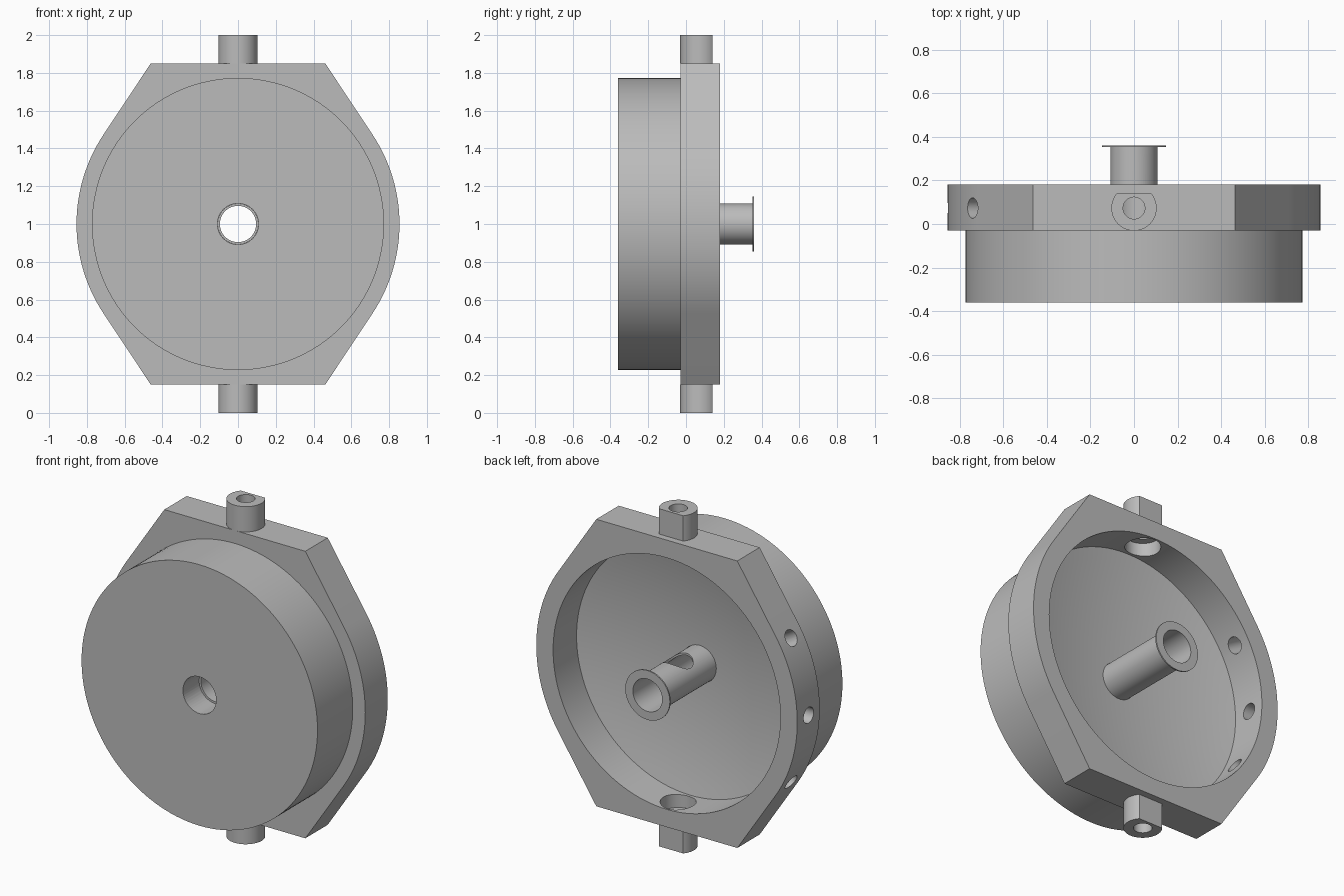
import bpy, bmesh, math
from mathutils import Vector

if "Cube" in bpy.data.objects:
    bpy.data.objects.remove(bpy.data.objects["Cube"], do_unlink=True)

grey = bpy.data.materials.new("plain grey")
grey.use_nodes = True
colour = (0.5, 0.5, 0.5, 1)
grey.diffuse_color = colour
grey.node_tree.nodes["Principled BSDF"].inputs["Base Color"].default_value = colour

CENTRE = Vector((0, 0, 1))
PIN_Y = 0.073      # depth of the pin and side-hole axes


def finish(name, bm):
    bmesh.ops.remove_doubles(bm, verts=bm.verts, dist=1e-5)
    bmesh.ops.recalc_face_normals(bm, faces=bm.faces)
    mesh = bpy.data.meshes.new(name)
    bm.to_mesh(mesh)
    bm.free()
    obj = bpy.data.objects.new(name, mesh)
    bpy.context.collection.objects.link(obj)
    mesh.materials.append(grey)
    return obj


def lathe(name, profile, closed=False, steps=128):
    """Spin (radius, y) points about the main axis."""
    bm = bmesh.new()
    verts = [bm.verts.new((r, y, 1)) for r, y in profile]
    pairs = list(zip(verts, verts[1:])) + ([(verts[-1], verts[0])] if closed else [])
    edges = [bm.edges.new(p) for p in pairs]
    bmesh.ops.spin(bm, geom=verts + edges, cent=CENTRE, axis=(0, 1, 0),
                   angle=math.tau, steps=steps, use_duplicate=False)
    return finish(name, bm)


def rod(name, start, end, radius, sides=48):
    start, end = Vector(start), Vector(end)
    span = end - start
    bm = bmesh.new()
    bmesh.ops.create_cone(bm, cap_ends=True, segments=sides, radius1=radius,
                          radius2=radius, depth=span.length)
    bmesh.ops.transform(bm, verts=bm.verts, matrix=span.to_track_quat('Z', 'Y').to_matrix().to_4x4())
    bmesh.ops.translate(bm, verts=bm.verts, vec=(start + end) / 2)
    return finish(name, bm)


def combine(obj, tool, operation='DIFFERENCE'):
    mod = obj.modifiers.new("combine", 'BOOLEAN')
    mod.operation, mod.solver, mod.object = operation, 'EXACT', tool
    bpy.context.view_layer.objects.active = obj
    bpy.ops.object.modifier_apply(modifier=mod.name)
    bpy.data.objects.remove(tool, do_unlink=True)


# Flange plate: flat top and bottom, round sides, tangent slopes between
corner = Vector((0.462, 0.85))
round_r = 0.855
tangent = math.atan2(corner.y, corner.x) - math.acos(round_r / corner.length)
right = [(corner.x, -corner.y)]
for i in range(33):
    a = tangent * (i / 16 - 1)
    right.append((round_r * math.cos(a), round_r * math.sin(a)))
right.append((corner.x, corner.y))
outline = right + [(-x, -z) for x, z in right]
bm = bmesh.new()
face = bm.faces.new([bm.verts.new((x, -0.03, z + 1)) for x, z in outline])
extruded = bmesh.ops.extrude_face_region(bm, geom=[face])["geom"]
bmesh.ops.translate(bm, vec=(0, 0.21, 0),
                    verts=[v for v in extruded if isinstance(v, bmesh.types.BMVert)])
housing = finish("housing", bm)

# Round drum on the front
combine(housing, lathe("drum", [(0, -0.36), (0.773, -0.36), (0.773, 0.1), (0, 0.1)]), 'UNION')

# Cavity with a shallow dished floor
rim, rim_y, sag = 0.745, -0.04, 0.09
ball = (rim ** 2 + sag ** 2) / (2 * sag)
floor = []
for i in range(13):
    r = rim * i / 12
    floor.append((r, rim_y - sag + ball - math.sqrt(ball ** 2 - r ** 2)))
combine(housing, lathe("cavity_cutter", floor + [(rim, 0.3), (0, 0.3)]))
combine(housing, rod("centre_cutter", (0, -0.5, 1), (0, 0, 1), 0.109))

# Three radial holes in one side
for degrees in (-30, 0, 30):
    a = math.radians(degrees)
    way = Vector((-math.cos(a), 0, math.sin(a)))
    base = Vector((0, PIN_Y, 1))
    combine(housing, rod("side_cutter", base + way * 0.6, base + way, 0.047, 32))

# Hollow pins above and below, flattened at the back
pins = []
for name, s in (("top_pin", 1), ("bottom_pin", -1)):
    def at(h):
        return (0, PIN_Y, 1 + s * h)
    combine(housing, rod("counterbore_cutter", at(0.6), at(0.82), 0.097))
    combine(housing, rod("bore_cutter", at(0.6), at(1.1), 0.05))
    pin = rod(name, at(0.85), at(1), 0.104)
    bm = bmesh.new()
    bm.from_mesh(pin.data)
    cut = bmesh.ops.bisect_plane(bm, geom=bm.verts[:] + bm.edges[:] + bm.faces[:],
                                 plane_co=(0, 0.14, 0), plane_no=(0, 1, 0), clear_outer=True)
    bmesh.ops.holes_fill(bm, edges=[e for e in cut["geom_cut"] if isinstance(e, bmesh.types.BMEdge)])
    bm.to_mesh(pin.data)
    bm.free()
    combine(pin, rod("bore_cutter", at(0.7), at(1.1), 0.05))
    pins.append(pin)

# Central tube with a thin lip and an opening on top
tube = lathe("centre_tube", [(0.096, -0.21), (0.108, -0.21), (0.108, 0.352), (0.146, 0.352),
                             (0.146, 0.36), (0.096, 0.36)], closed=True, steps=64)
combine(tube, rod("tube_cutter", (0, PIN_Y, 1), (0, PIN_Y, 1.3), 0.08))

# Smooth curved walls, keep crisp edges
for obj in [housing, tube] + pins:
    bpy.ops.object.select_all(action='DESELECT')
    obj.select_set(True)
    bpy.context.view_layer.objects.active = obj
    bpy.ops.object.shade_smooth_by_angle(angle=math.radians(12))
